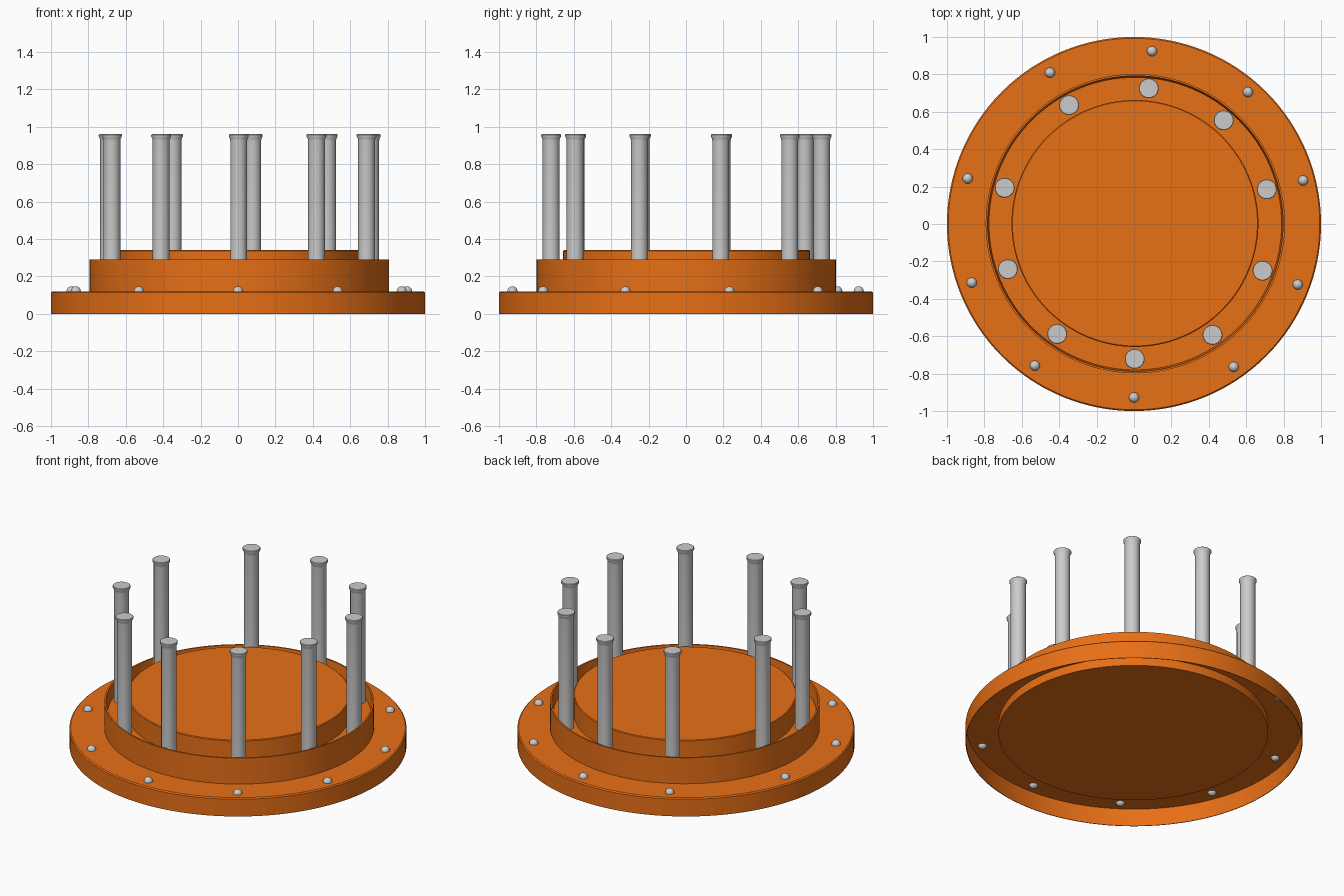
import bpy, math

if "Cube" in bpy.data.objects:
    bpy.data.objects.remove(bpy.data.objects["Cube"])

orange = bpy.data.materials.new("orange")
orange.diffuse_color = (0.8, 0.16, 0.008, 1)
orange.use_nodes = True
orange.node_tree.nodes["Principled BSDF"].inputs["Base Color"].default_value = orange.diffuse_color


def lathe(name, profile, segs, loc=(0, 0, 0), mat=None, closed=False):
    """Revolve (radius, z) points about z; zero-radius points become poles."""
    verts, rings, faces = [], [], []
    for r, z in profile:
        n = 1 if r == 0 else segs
        rings.append(list(range(len(verts), len(verts) + n)))
        for i in range(n):
            a = 2 * math.pi * i / segs
            verts.append((r * math.cos(a), r * math.sin(a), z))
    pairs = list(zip(rings, rings[1:]))
    if closed:
        pairs.append((rings[-1], rings[0]))
    for lo, hi in pairs:
        for i in range(segs):
            j = (i + 1) % segs
            if len(lo) == 1:
                faces.append((lo[0], hi[j], hi[i]))
            elif len(hi) == 1:
                faces.append((lo[i], lo[j], hi[0]))
            else:
                faces.append((lo[i], lo[j], hi[j], hi[i]))
    me = bpy.data.meshes.new(name)
    me.from_pydata(verts, [], faces)
    me.update()
    ob = bpy.data.objects.new(name, me)
    ob.location = loc
    bpy.context.collection.objects.link(ob)
    if mat:
        me.materials.append(mat)
    bpy.ops.object.select_all(action='DESELECT')
    ob.select_set(True)
    bpy.context.view_layer.objects.active = ob
    bpy.ops.object.shade_smooth_by_angle(angle=math.radians(35))
    return ob


# Flange: thin annular plate with a skirt, open underneath
lathe("flange", [(0.996, 0), (1.0, 0), (1.0, 0.113), (0.993, 0.12),
                 (0.78, 0.12), (0.78, 0.115), (0.996, 0.115)],
      128, mat=orange, closed=True)

# Pan: drum with a thin rim around a trough, its floor hanging below the flange
lathe("pan", [(0, 0.06), (0.80, 0.06), (0.80, 0.29), (0.79, 0.29),
              (0.782, 0.205), (0, 0.205)], 128, loc=(0.007, 0.002, 0), mat=orange)

# Raised centre disc
lathe("centre_disc", [(0, 0.2), (0.66, 0.2), (0.66, 0.336), (0.655, 0.34), (0, 0.34)],
      128, loc=(0.005, 0.003, 0), mat=orange)

# Ten posts in the trough and ten rivets on the flange, with one wider gap
post = [(0, 0.2), (0.045, 0.2), (0.045, 0.925), (0.047, 0.937), (0.053, 0.948),
        (0.053, 0.957), (0.050, 0.96), (0, 0.96)]
rivet = [(0.027 * math.cos(t), 0.12 + 0.027 * math.sin(t))
         for t in (math.radians(d) for d in range(-75, 90, 15))]
rivet = [(0, 0.093)] + rivet + [(0, 0.147)]
for k in range(10):
    a = math.radians(164.8 + 34.95 * k)
    c, s = math.cos(a), math.sin(a)
    lathe(f"post_{k + 1}", post, 32, loc=(0.008 + 0.725 * c, 0.004 + 0.725 * s, 0))
    lathe(f"rivet_{k + 1}", rivet, 20, loc=(0.006 + 0.928 * c, 0.928 * s, 0))
